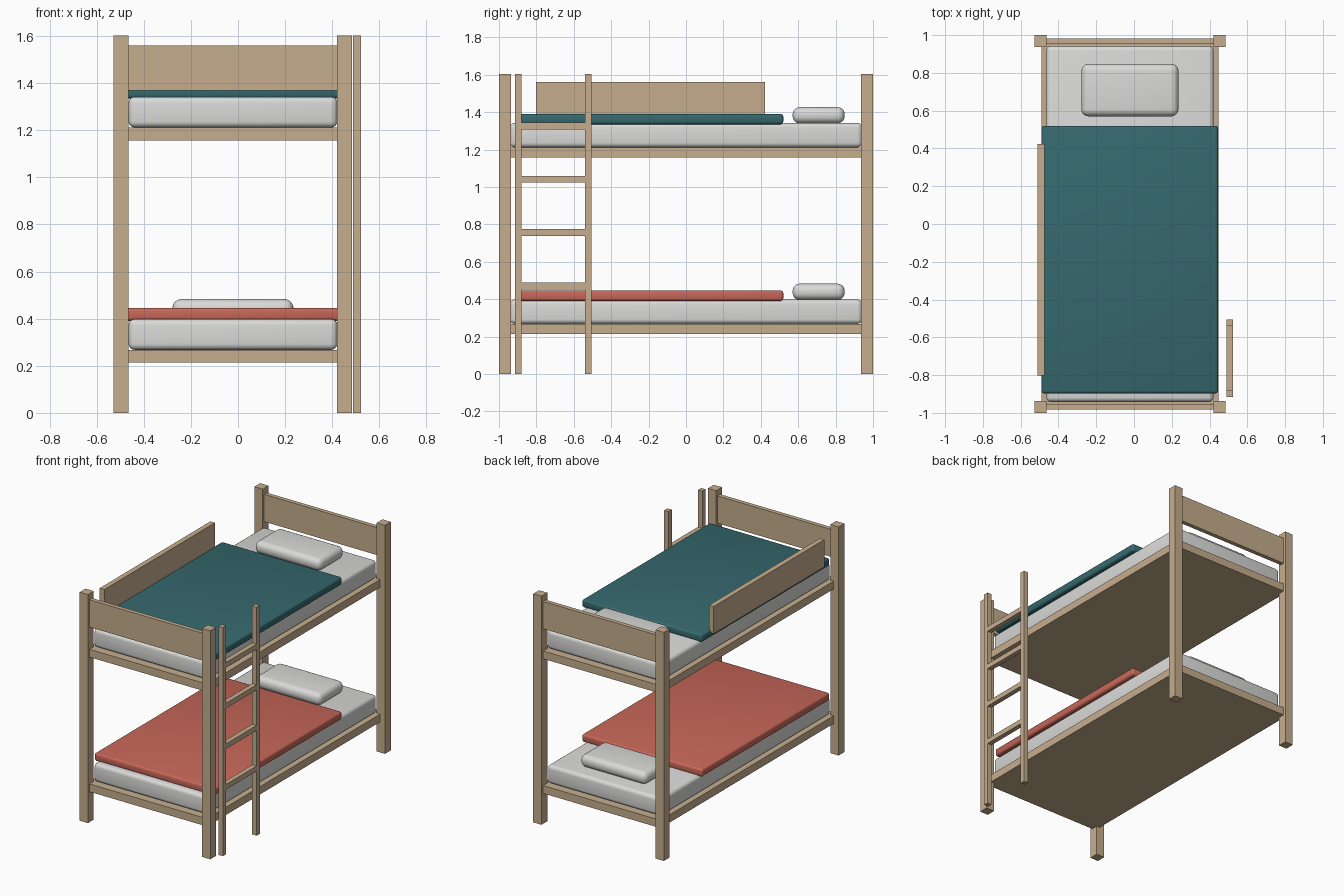
import bpy, math

if "Cube" in bpy.data.objects:
    bpy.data.objects.remove(bpy.data.objects["Cube"])

def material(name, rgb):
    m = bpy.data.materials.new(name)
    m.diffuse_color = (*rgb, 1)
    m.use_nodes = True
    m.node_tree.nodes["Principled BSDF"].inputs["Base Color"].default_value = m.diffuse_color
    return m

WOOD = material("light wood", (0.56, 0.42, 0.27))
WHITE = material("off white fabric", (0.70, 0.70, 0.69))
TEAL = material("teal fabric", (0.036, 0.140, 0.155))
RED = material("coral fabric", (0.57, 0.135, 0.098))

def box(name, mat, x, y, z, bevel=0, segments=4):
    """Box from (min, max) ranges, optionally with soft rounded edges."""
    bpy.ops.mesh.primitive_cube_add(
        size=1, location=(sum(x) / 2, sum(y) / 2, sum(z) / 2))
    ob = bpy.context.object
    ob.name = name
    ob.scale = (x[1] - x[0], y[1] - y[0], z[1] - z[0])
    bpy.ops.object.transform_apply(location=False, rotation=False, scale=True)
    ob.data.materials.append(mat)
    if bevel:
        mod = ob.modifiers.new("soft edges", 'BEVEL')
        mod.width = bevel
        mod.segments = segments
        mod.limit_method = 'NONE'
        bpy.ops.object.modifier_apply(modifier=mod.name)
        bpy.ops.object.shade_smooth_by_angle(angle=math.radians(40))
    return ob

CX = -0.0215  # bed centre; the ladder sits to its right

# corner posts
for sx, side in ((-1, "left"), (1, "right")):
    for sy, end in ((-1, "front"), (1, "back")):
        px, py = CX + sx * 0.4745, sy * 0.968
        box(f"{end}_{side}_post", WOOD, (px - 0.032, px + 0.032),
            (py - 0.032, py + 0.032), (0, 1.603))

# two bunks: base, mattress, pillow, blanket
for label, z, cloth in (("lower", 0.213, RED), ("upper", 1.157, TEAL)):
    box(label + "_bed_base", WOOD, (CX - 0.468, CX + 0.468),
        (-0.982, 0.982), (z, z + 0.055))
    box(label + "_mattress", WHITE, (CX - 0.443, CX + 0.443),
        (-0.942, 0.942), (z + 0.055, z + 0.185), 0.025)
    box(label + "_pillow", WHITE, (CX - 0.257, CX + 0.257),
        (0.57, 0.848), (z + 0.183, z + 0.27), 0.038, 5)
    box(label + "_blanket", cloth, (CX - 0.467, CX + 0.467),
        (-0.897, 0.52), (z + 0.178, z + 0.233), 0.014, 3)

# end boards between the posts
for name, y in (("footboard", -0.968), ("headboard", 0.968)):
    box(name, WOOD, (CX - 0.45, CX + 0.45), (y - 0.015, y + 0.015), (1.368, 1.56))

# guard panel on the left of the upper bunk
box("guard_panel", WOOD, (-0.511, -0.475), (-0.803, 0.423), (1.368, 1.56))

# ladder
LX = (0.489, 0.523)
for name, y in (("front", -0.898), ("back", -0.523)):
    box(f"ladder_{name}_upright", WOOD, LX, (y - 0.0175, y + 0.0175), (0, 1.603))
for i in range(4):
    z = 0.471 + i * 0.285
    box(f"ladder_rung_{i + 1}", WOOD, LX, (-0.8805, -0.5405), (z - 0.018, z + 0.018))
